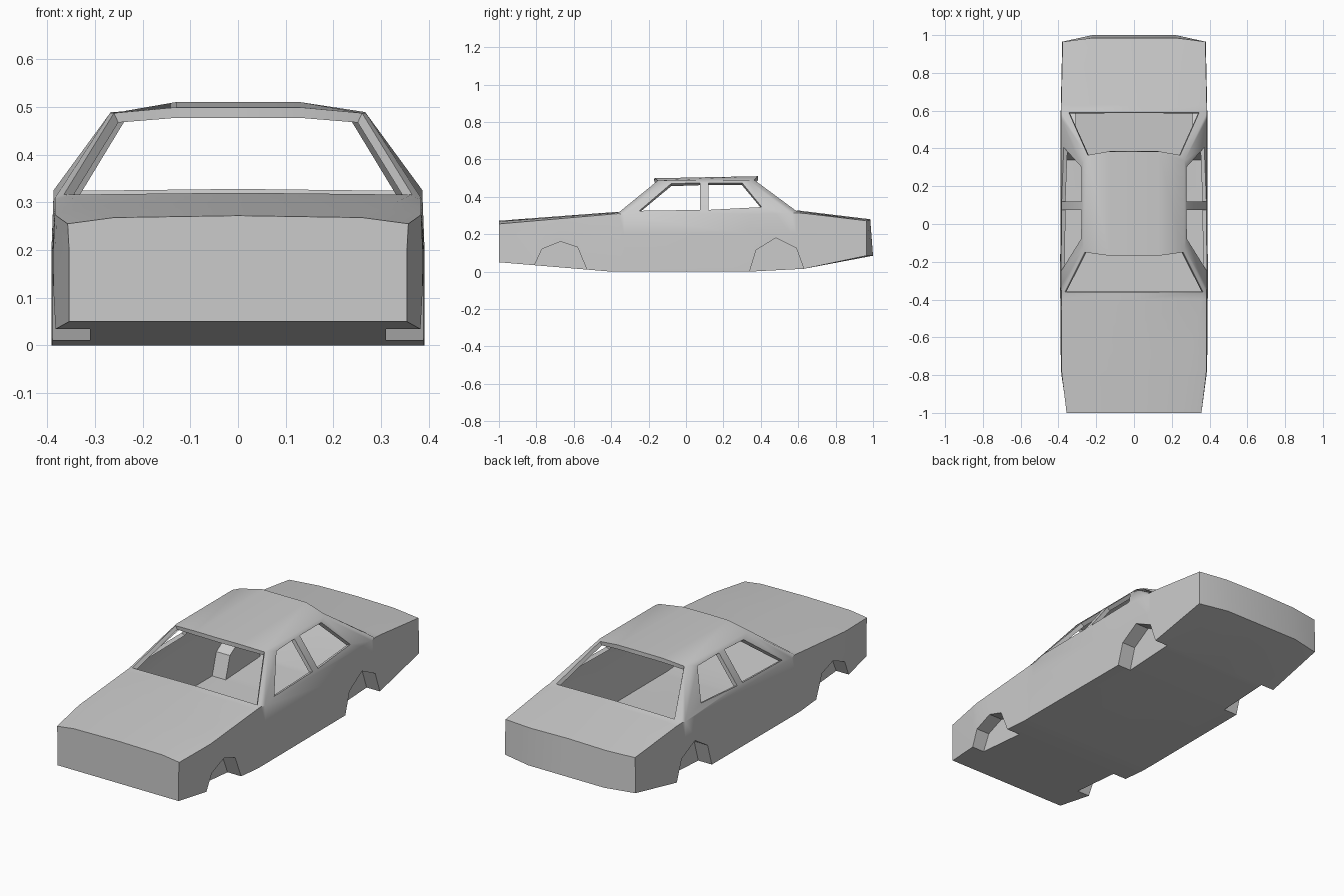
import bpy, bmesh

if "Cube" in bpy.data.objects:
    bpy.data.objects.remove(bpy.data.objects["Cube"])

bm = bmesh.new()
cache = {}


def vert(p):
    key = tuple(round(c, 4) for c in p)
    if key not in cache:
        cache[key] = bm.verts.new(key)
    return cache[key]


def face(*pts):
    """Add a face on the right side and its mirror on the left."""
    for s in (1, -1):
        vs = list(dict.fromkeys(vert((s * p[0] + 0.0, p[1], p[2])) for p in pts))
        if len(vs) > 2:
            bm.faces.new(vs if s > 0 else vs[::-1])


def lerp(table, y):
    """Piecewise linear lookup."""
    if y <= table[0][0]:
        return table[0][1]
    for (a, va), (b, vb) in zip(table, table[1:]):
        if y <= b:
            return va + (vb - va) * (y - a) / (b - a)
    return table[-1][1]


# Lower body curves along the length
TOP_Z = [(-1, .272), (-.36, .32), (.59, .328), (.965, .28)]
MID_X = [(-1, .26), (-.36, .365), (.59, .345), (.965, .22)]
EDGE_X = [(-1, .357), (-.78, .384), (-.36, .383), (-.33, .387), (.56, .387), (.965, .378)]
EDGE_Z = [(-1, .255), (-.36, .31), (-.33, .305), (.56, .31), (.6, .315), (.965, .272)]
SIDE_X = [(-1, .354), (-.78, .387), (-.33, .391), (.6, .388), (.965, .38)]
FLOOR_Z = [(-1, .05), (-.4, 0), (.34, 0), (.63, .015), (.965, .085)]
ARCH_Z = [(-.81, 0), (-.77, .12), (-.67, .16), (-.58, .13), (-.53, 0),
          (.34, 0), (.375, .115), (.48, .18), (.59, .125), (.63, 0)]
STATIONS = [-1, -.81, -.77, -.67, -.58, -.53, -.4, -.36, -.33,
            .34, .375, .48, .56, .59, .63, .965]


def section(y):
    """Half section: top centre, top mid, edge, shoulder, sill, arch roof, floor, floor centre."""
    zt, zb, xs = lerp(TOP_Z, y), lerp(FLOOR_Z, y), lerp(SIDE_X, y)
    za = max(zb, lerp(ARCH_Z, y))
    rear = y > .9
    xi = .22 if rear else .26 if y == -1 else .31
    yt, yb = (y + .02, y + .035) if rear else (y, y)
    return [(0, yt, zt), (lerp(MID_X, y), yt, zt - .004),
            (lerp(EDGE_X, y), y, lerp(EDGE_Z, y)), (xs, y, .2),
            (xs, y, za), (xi, yb, za), (xi, yb, zb), (0, yb, zb)]


# Lower body skin, left open under the cabin
rows = [section(y) for y in STATIONS]
for a, b in zip(rows, rows[1:]):
    cabin = a[2][1] >= -.36 and b[2][1] <= .59
    for i in range(2 if cabin else 0, 7):
        face(a[i], a[i + 1], b[i + 1], b[i])

# Nose and tail panels
for r in (rows[0], rows[-1]):
    face(r[0], r[1], r[6], r[7])
    face(*r[1:7])


# Cabin side panel with two window openings
def on_side(y, z):
    return (.383 - (z - .33) * .732, y, z)


w1 = [on_side(*p) for p in ((-.25, .325), (-.08, .47), (.075, .475), (.075, .33))]
w2 = [on_side(*p) for p in ((.12, .33), (.12, .475), (.3, .475), (.405, .345))]
belt = [r[2] for r in rows if -.34 < r[2][1] < .57]
a0, c0 = belt[0], belt[-1]
a1, c1 = on_side(-.13, .487), on_side(.335, .489)
face(*belt, w2[3], w2[0], w1[3], w1[0])      # belt strip
face(a1, w1[1], w1[2], w2[1], w2[2], c1)     # roof rail
face(a0, w1[0], w1[1], a1)                   # front pillar
face(w1[3], w2[0], w2[1], w1[2])             # centre pillar
face(w2[3], c0, c1, w2[2])                   # rear pillar

# Pillar faces beside the windscreen and rear window
front = section(-.36)
rear = section(.59)
fc, rc = (.26, -.15, .487), (.245, .365, .49)
face(front[1], front[2], a0, a1, fc)
face(c0, rear[2], rear[1], rc, c1)

# Roof
fm, rm = (.13, -.168, .499), (.13, .385, .51)
face((0, -.17, .499), fm, rm, (0, .385, .51))
face(fm, fc, a1, c1, rc, rm)

# Window reveals: push every open edge inwards
bmesh.ops.recalc_face_normals(bm, faces=bm.faces)
roof = max(bm.faces, key=lambda f: f.calc_center_median().z)
if roof.normal.z < 0:
    bmesh.ops.reverse_faces(bm, faces=bm.faces)
bm.normal_update()
rim = [e for e in bm.edges if e.is_boundary]
shift = {v.co.copy().freeze(): v.normal.copy() for e in rim for v in e.verts}
new = bmesh.ops.extrude_edge_only(bm, edges=rim)["geom"]
for v in [g for g in new if isinstance(g, bmesh.types.BMVert)]:
    v.co -= shift[v.co.copy().freeze()] * .022
bmesh.ops.recalc_face_normals(bm, faces=bm.faces)
bm.faces.ensure_lookup_table()
roof = max(bm.faces, key=lambda f: f.calc_center_median().z)
if roof.normal.z < 0:
    bmesh.ops.reverse_faces(bm, faces=bm.faces)

mesh = bpy.data.meshes.new("car_body")
bm.to_mesh(mesh)
bm.free()
body = bpy.data.objects.new("car_body", mesh)
bpy.context.collection.objects.link(body)
bpy.context.view_layer.objects.active = body
body.select_set(True)
bpy.ops.object.shade_smooth_by_angle(angle=.7)
